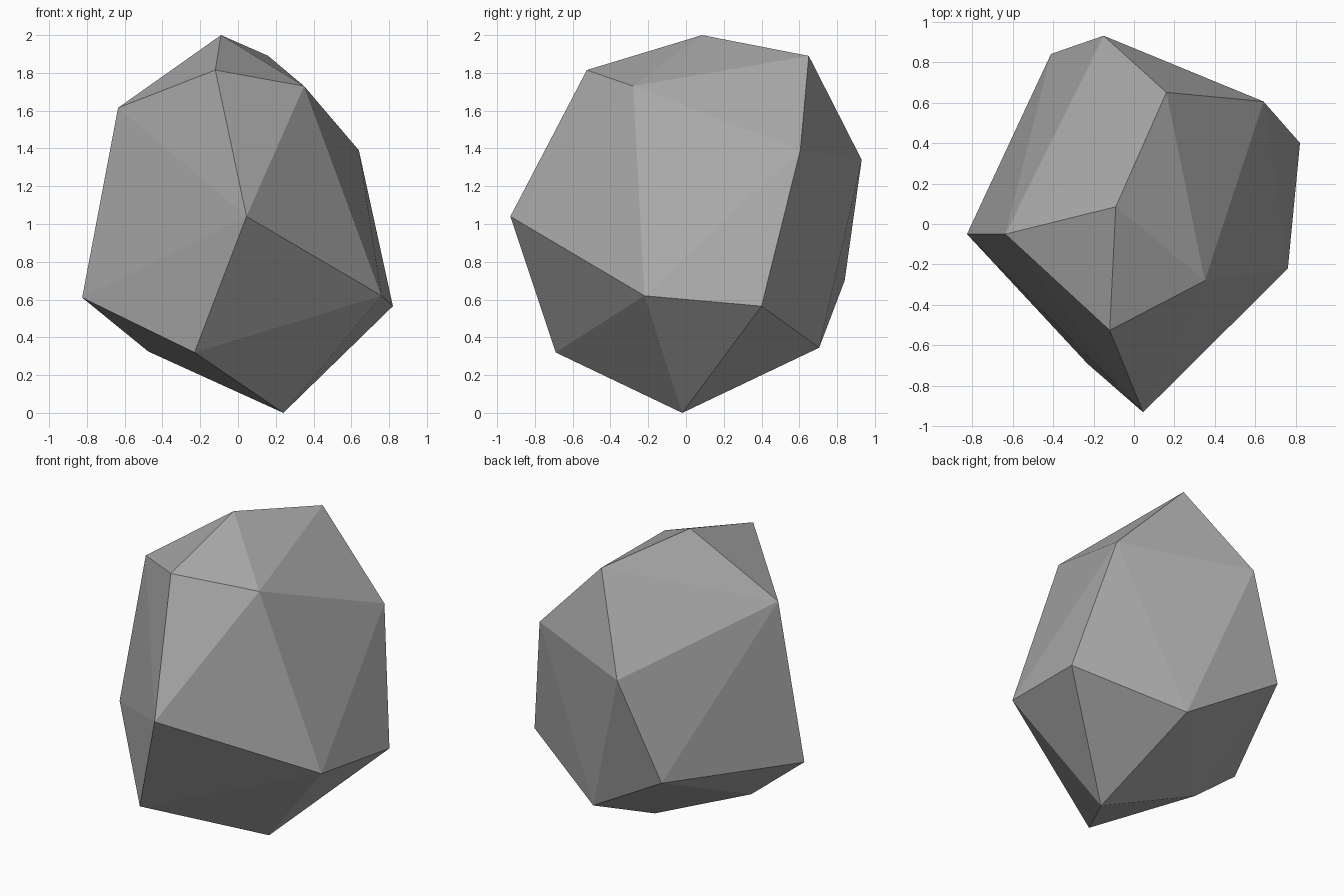
import bpy
import bmesh

# Remove the default cube
default_cube = bpy.data.objects.get("Cube")
if default_cube:
    bpy.data.objects.remove(default_cube, do_unlink=True)


def make_material(name, color):
    material = bpy.data.materials.new(name)
    material.use_nodes = True
    material.diffuse_color = color
    shader = material.node_tree.nodes["Principled BSDF"]
    shader.inputs["Base Color"].default_value = color
    shader.inputs["Roughness"].default_value = 0.9
    return material


def make_boulder(name, corners, material):
    """Wrap a faceted, flat-shaded stone around its corner points."""
    bm = bmesh.new()
    for corner in corners:
        bm.verts.new(corner)
    bmesh.ops.convex_hull(bm, input=bm.verts[:])
    bmesh.ops.recalc_face_normals(bm, faces=bm.faces[:])
    for face in bm.faces:
        face.smooth = False
    mesh = bpy.data.meshes.new(name)
    bm.to_mesh(mesh)
    bm.free()
    mesh.materials.append(material)
    boulder = bpy.data.objects.new(name, mesh)
    bpy.context.collection.objects.link(boulder)
    return boulder


# Crown of the stone
crown = [
    (-.09, .085, 2), (-.12, -.525, 1.815), (-.635, -.05, 1.615),
    (.16, .65, 1.89), (.35, -.28, 1.73),
]

# Widest corners around the middle
girdle = [
    (.64, .605, 1.39), (-.15, .93, 1.34), (.045, -.93, 1.04),
    (-.41, .84, .7), (-.825, -.05, .61), (.76, -.22, .62), (.82, .4, .565),
]

# Underside, tapering to a single point
underside = [
    (-.23, -.69, .32), (-.475, 0, .325), (.18, .705, .345), (.24, -.02, 0),
]

stone_grey = make_material("stone grey", (.4, .4, .4, 1))
make_boulder("boulder", crown + girdle + underside, stone_grey)
